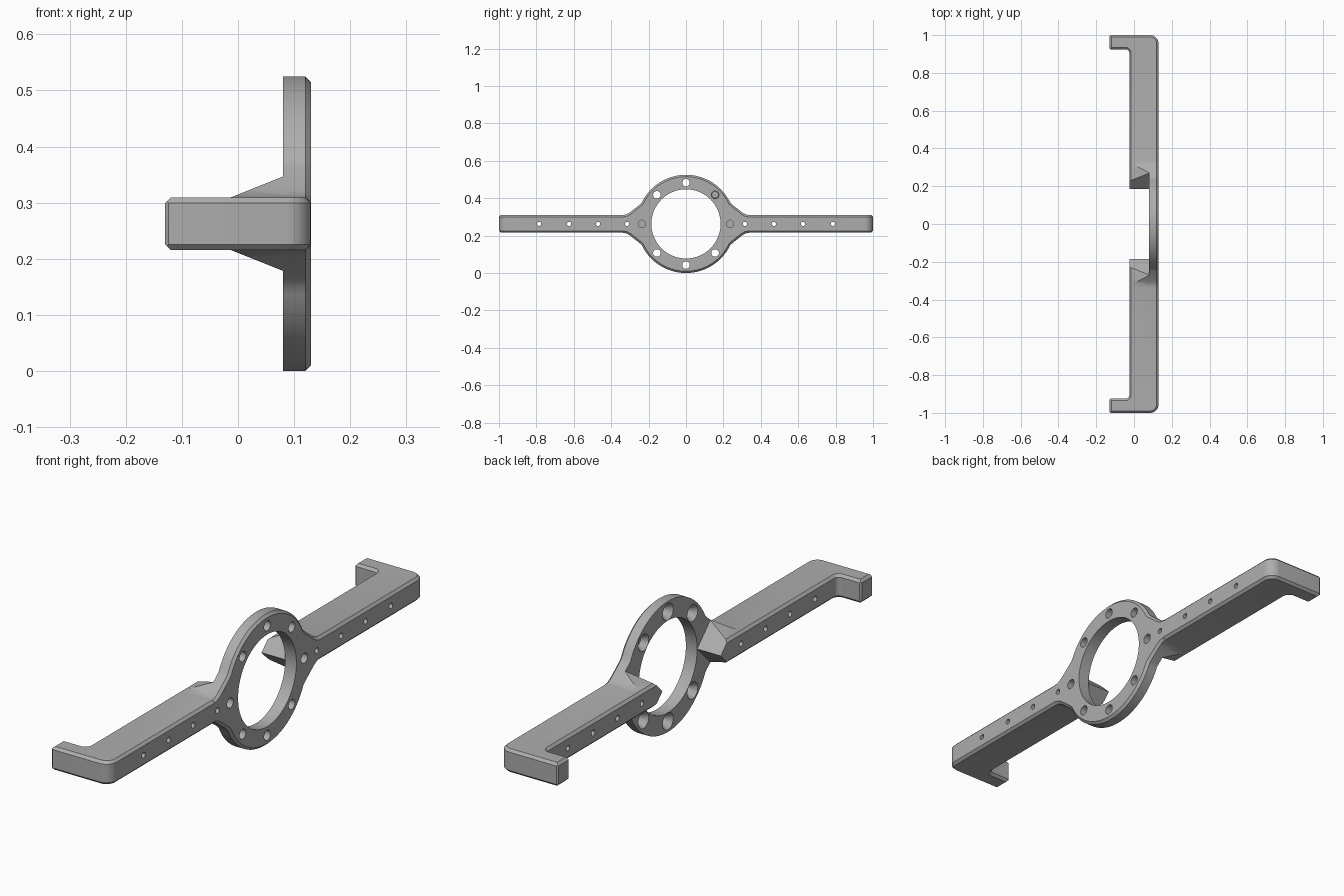
import bpy, bmesh
from math import sin, cos, pi, radians
from mathutils import Matrix, Vector

cube = bpy.data.objects.get("Cube")
if cube:
    bpy.data.objects.remove(cube, do_unlink=True)

CZ = 0.2625              # height of the ring axis
R_OUT, R_IN = 0.2625, 0.185
HALF = 0.047             # half height of an arm
BACK, FACE = 0.08, 0.13  # back and front of the ring plate
CHAMFER = 0.01

grey = bpy.data.materials.new("satin grey")
grey.use_nodes = True
grey.diffuse_color = (0.42, 0.42, 0.42, 1)
grey.node_tree.nodes["Principled BSDF"].inputs["Base Color"].default_value = (0.42, 0.42, 0.42, 1)


def finish(bm, name):
    bmesh.ops.recalc_face_normals(bm, faces=bm.faces)
    mesh = bpy.data.meshes.new(name)
    bm.to_mesh(mesh)
    bm.free()
    obj = bpy.data.objects.new(name, mesh)
    bpy.context.collection.objects.link(obj)
    mesh.materials.append(grey)
    return obj


def prism(points, direction):
    """Extrude a closed outline along a direction."""
    bm = bmesh.new()
    face = bm.faces.new([bm.verts.new(p) for p in points])
    out = bmesh.ops.extrude_face_region(bm, geom=[face])
    moved = [v for v in out["geom"] if isinstance(v, bmesh.types.BMVert)]
    bmesh.ops.translate(bm, verts=moved, vec=direction)
    bmesh.ops.recalc_face_normals(bm, faces=bm.faces)
    return bm


def chamfer(bm, test):
    edges = [e for e in bm.edges if all(test(v.co) for v in e.verts)]
    bmesh.ops.bevel(bm, geom=edges, offset=CHAMFER, segments=1, affect='EDGES', profile=0.5)


def slice_off(bm, point, normal):
    """Remove everything beyond a plane and close the cut."""
    out = bmesh.ops.bisect_plane(bm, geom=bm.verts[:] + bm.edges[:] + bm.faces[:], dist=1e-6,
                                 plane_co=point, plane_no=normal, clear_outer=True)
    edges = [e for e in out["geom_cut"] if isinstance(e, bmesh.types.BMEdge)]
    bmesh.ops.contextual_create(bm, geom=edges)


def point_end(bm):
    """Give the inner end its 45 degree wedge."""
    for s in (1, -1):
        slice_off(bm, (0, R_IN, CZ), Vector((0, -1, s)).normalized())


def apply_modifiers(obj):
    dg = bpy.context.evaluated_depsgraph_get()
    mesh = bpy.data.meshes.new_from_object(obj.evaluated_get(dg))
    obj.modifiers.clear()
    obj.data = mesh


def boolean(obj, other, op):
    mod = obj.modifiers.new("bool", 'BOOLEAN')
    mod.operation, mod.solver, mod.object = op, 'EXACT', other
    apply_modifiers(obj)
    bpy.data.objects.remove(other, do_unlink=True)


def rod(bm, y, z, r1, r2, x1, x2, sides=32):
    """Round cutter along x, radius r1 at x1 and r2 at x2."""
    place = Matrix.Translation(((x1 + x2) / 2, y, z)) @ Matrix.Rotation(pi / 2, 4, 'Y')
    bmesh.ops.create_cone(bm, cap_ends=True, segments=sides, radius1=r1, radius2=r2,
                          depth=x2 - x1, matrix=place)


def arc(cx, cy, r, a, b, n=8):
    return [(cx + r * cos(radians(a + (b - a) * i / n)),
             cy + r * sin(radians(a + (b - a) * i / n))) for i in range(n + 1)]


# Arm with hooked end
side = [(FACE, 0.15)] + arc(0.085, 0.955, 0.045, 0, 90)
side += [(-0.13, 1), (-0.13, 0.925)] + arc(-0.045, 0.905, 0.02, 90, 0) + [(-0.025, 0.15)]
bm = prism([(x, y, CZ - HALF) for x, y in side], (0, 0, 2 * HALF))
chamfer(bm, lambda c: c.z > CZ + HALF - 1e-4)
chamfer(bm, lambda c: c.z < CZ - HALF + 1e-4)
tips = [e for e in bm.edges if all(v.co.x < -0.129 for v in e.verts)
        and abs(e.verts[0].co.y - e.verts[1].co.y) < 1e-4
        and abs(e.verts[0].co.z - e.verts[1].co.z) > HALF]
bmesh.ops.bevel(bm, geom=tips, offset=0.006, segments=1, affect='EDGES', profile=0.5)
point_end(bm)
arms = finish(bm, "arms")

# Gusset behind the ring plate
neck = [(0.237, 0.113), (0.25, 0.101), (0.302, 0.06), (0.318, 0.051), (0.34, HALF - 0.0005)]
web = [(0.15, 0.13)] + neck
web += [(y, -z) for y, z in reversed(web)]
bm = prism([(-0.015, y, CZ + z) for y, z in web], (0.115, 0, 0))
point_end(bm)
for s in (1, -1):
    slice_off(bm, (-0.015, 0, CZ + s * (HALF - 0.001)), Vector((-0.4, 0, s)).normalized())
boolean(arms, finish(bm, "gusset"), 'UNION')

mirror = arms.modifiers.new("mirror", 'MIRROR')
mirror.use_axis = (False, True, False)
apply_modifiers(arms)

# Ring plate blended into both arms
quarter = arc(0, 0, R_OUT, 90, 29, 20) + neck
half = quarter + [(y, -z) for y, z in reversed(quarter)]
outline = half + [(-y, z) for y, z in reversed(half[1:-1])]
bm = prism([(BACK, y, CZ + z) for y, z in outline], (FACE - BACK, 0, 0))
chamfer(bm, lambda c: c.x > FACE - 1e-4)
frame = finish(bm, "ring_bracket")
bm = bmesh.new()
rod(bm, 0, CZ, R_IN, R_IN, BACK - 0.05, FACE + 0.05, 96)
boolean(frame, finish(bm, "bore_cutter"), 'DIFFERENCE')
boolean(frame, arms, 'UNION')

# Drilled holes and countersinks
drill, sink = bmesh.new(), bmesh.new()
for i in range(8):
    y, z = 0.22 * cos(i * pi / 4), CZ + 0.22 * sin(i * pi / 4)
    if i % 4 == 0:
        rod(drill, y * 1.07, z, 0.02, 0.02, 0.05, 0.2)
    else:
        rod(drill, y, z, 0.02, 0.02, 0, 0.2)
        rod(sink, y, z, 0.036, 0.018, BACK - 0.004, BACK + 0.026)
for y in (0.315, 0.47, 0.625, 0.785):
    for s in (1, -1):
        rod(drill, s * y, CZ, 0.011, 0.011, -0.1, 0.2, 24)
boolean(frame, finish(drill, "drill_cutter"), 'DIFFERENCE')
boolean(frame, finish(sink, "countersink_cutter"), 'DIFFERENCE')

# Smooth the curved walls, keep the edges crisp
bpy.ops.object.select_all(action='DESELECT')
frame.select_set(True)
bpy.context.view_layer.objects.active = frame
bpy.ops.object.shade_smooth_by_angle(angle=radians(25))
